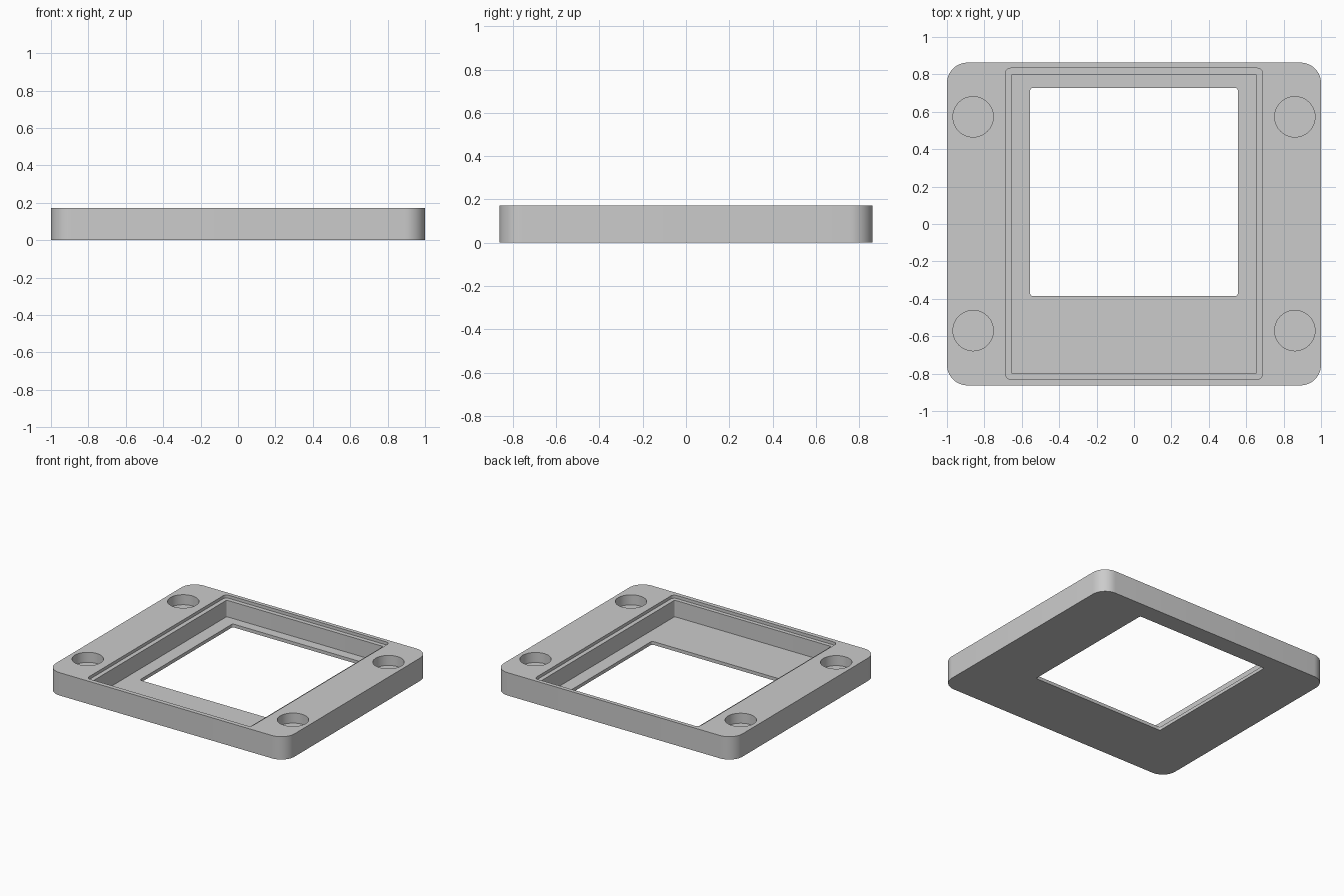
import bpy
import bmesh
import math

if "Cube" in bpy.data.objects:
    bpy.data.objects.remove(bpy.data.objects["Cube"], do_unlink=True)

HEIGHT = 0.173
FLOOR = 0.025       # thickness of the pocket floor
LEDGE = 0.15        # height of the shallow step around the pocket
HOLE_DEPTH = 0.076
CORNER_STEPS = 10

grey = bpy.data.materials.new("plain grey")
grey.use_nodes = True
grey.diffuse_color = (0.6, 0.6, 0.6, 1)
grey.node_tree.nodes["Principled BSDF"].inputs["Base Color"].default_value = (0.6, 0.6, 0.6, 1)


def rounded_loop(bm, half_x, y_min, y_max, radius, z):
    """Ring of vertices around a rounded rectangle, counter-clockwise."""
    corners = [(half_x, y_max), (-half_x, y_max), (-half_x, y_min), (half_x, y_min)]
    ring = []
    for i, (x, y) in enumerate(corners):
        cx = x - math.copysign(radius, x)
        cy = y - math.copysign(radius, y)
        for step in range(CORNER_STEPS + 1):
            a = (i + step / CORNER_STEPS) * math.pi / 2
            ring.append(bm.verts.new((cx + radius * math.cos(a), cy + radius * math.sin(a), z)))
    return ring


# Plate: a closed chain of rounded outlines, skinned one to the next
outer = (1.0, -0.863, 0.863, 0.11)
step_edge = (0.688, -0.83, 0.833, 0.03)
pocket = (0.655, -0.80, 0.80, 0.008)
window = (0.555, -0.385, 0.728, 0.014)
chain = [(outer, 0), (outer, HEIGHT), (step_edge, HEIGHT), (step_edge, LEDGE),
         (pocket, LEDGE), (pocket, FLOOR), (window, FLOOR), (window, 0)]

bm = bmesh.new()
rings = [rounded_loop(bm, *shape, z) for shape, z in chain]
for lower, upper in zip(rings, rings[1:] + rings[:1]):
    count = len(lower)
    for i in range(count):
        j = (i + 1) % count
        bm.faces.new((lower[i], lower[j], upper[j], upper[i]))
bmesh.ops.recalc_face_normals(bm, faces=bm.faces)
mesh = bpy.data.meshes.new("bezel_plate")
bm.to_mesh(mesh)
bm.free()
mesh.materials.append(grey)
plate = bpy.data.objects.new("bezel_plate", mesh)
bpy.context.collection.objects.link(plate)

# Four blind round holes in the side margins
cutters = []
for x in (-0.86, 0.86):
    for y in (-0.57, 0.573):
        bpy.ops.mesh.primitive_cylinder_add(
            vertices=48, radius=0.108, depth=2 * HOLE_DEPTH, location=(x, y, HEIGHT))
        cutter = bpy.context.object
        cutter.name = "hole_cutter"
        cutter.hide_render = True
        cutter.data.materials.append(grey)
        cutters.append(cutter)

bpy.ops.object.select_all(action="DESELECT")
plate.select_set(True)
bpy.context.view_layer.objects.active = plate
for cutter in cutters:
    cut = plate.modifiers.new("hole", "BOOLEAN")
    cut.operation = "DIFFERENCE"
    cut.solver = "EXACT"
    cut.object = cutter
    bpy.ops.object.modifier_apply(modifier=cut.name)
    bpy.data.objects.remove(cutter, do_unlink=True)

bpy.ops.object.shade_smooth_by_angle(angle=math.radians(30))
